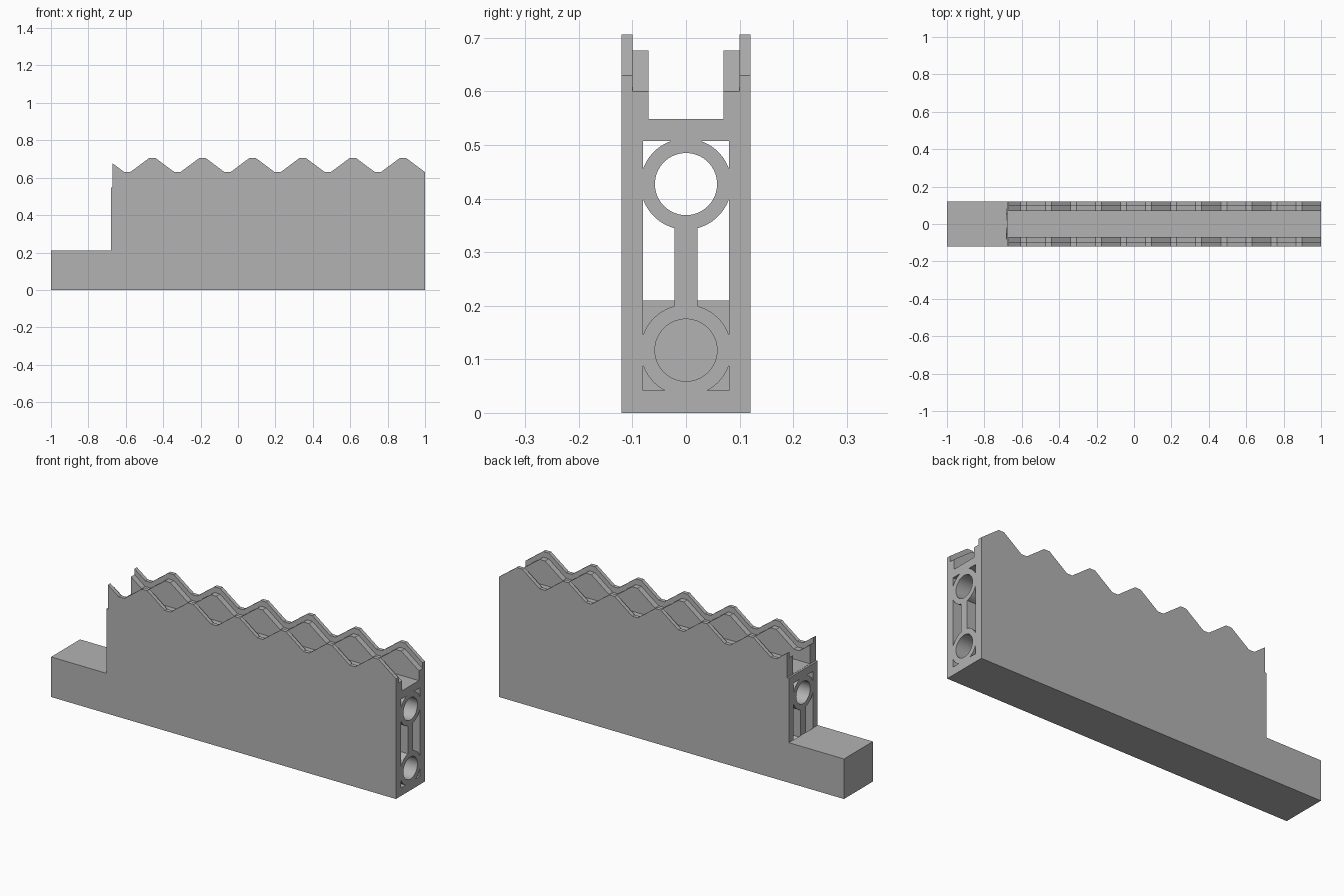
import bpy, bmesh, math
from mathutils import Vector

if "Cube" in bpy.data.objects:
    bpy.data.objects.remove(bpy.data.objects["Cube"], do_unlink=True)

grey = bpy.data.materials.new("plain grey")
grey.use_nodes = True
GREY = (0.45, 0.45, 0.45, 1)
grey.diffuse_color = GREY
grey.node_tree.nodes["Principled BSDF"].inputs["Base Color"].default_value = GREY

HALF = 0.12                      # half thickness
STEP_X, STEP_Z = -0.68, 0.21     # foot block end and height
FLOOR = 0.548                    # trough floor
PITCH, PEAK, VALLEY = 0.268, 0.706, 0.63
UPPER, LOWER = 0.427, 0.117      # bore heights
RING, BORE = 0.085, 0.058        # ring radius, bore radius
CELL, WEB = 0.08, 0.021          # half widths of hollow and web


def prism(name, outlines, place, start, end):
    """Extrude closed 2D outlines; place(u, v, w) gives the 3D point."""
    bm = bmesh.new()
    for outline in outlines:
        face = bm.faces.new([bm.verts.new(place(u, v, start)) for u, v in outline])
        out = bmesh.ops.extrude_face_region(bm, geom=[face])
        verts = [g for g in out["geom"] if isinstance(g, bmesh.types.BMVert)]
        shift = Vector(place(0, 0, end)) - Vector(place(0, 0, start))
        bmesh.ops.translate(bm, verts=verts, vec=shift)
    bmesh.ops.recalc_face_normals(bm, faces=bm.faces)
    mesh = bpy.data.meshes.new(name)
    bm.to_mesh(mesh)
    bm.free()
    mesh.materials.append(grey)
    obj = bpy.data.objects.new(name, mesh)
    bpy.context.collection.objects.link(obj)
    return obj


def across(u, v, w):
    return (u, w, v)


def along(u, v, w):
    return (w, u, v)


def wave(left, right, drop=0.0):
    """Flat-topped zigzag from left to right."""
    def height(x):
        t = abs((x - 0.882 + PITCH / 2) % PITCH - PITCH / 2)
        s = (t - 0.016) / (PITCH / 2 - 0.032)
        return PEAK - drop - (PEAK - VALLEY) * min(1, max(0, s))
    breaks = [0.882 + k * PITCH / 2 + d for k in range(-14, 4) for d in (-0.016, 0.016)]
    xs = [left] + [x for x in breaks if left + 0.001 < x < right - 0.001] + [right]
    return [(x, height(x)) for x in xs]


def arc(cz, radius, a, b, count):
    return [(radius * math.cos(a + (b - a) * i / count),
             cz + radius * math.sin(a + (b - a) * i / count)) for i in range(count + 1)]


# Solid body with foot block and wavy top
side = [(1, 0), (-1, 0), (-1, STEP_Z), (STEP_X, STEP_Z), (STEP_X, FLOOR - 0.001),
        (-0.67, FLOOR - 0.001)] + wave(-0.67, 1)
body = prism("wavy_rail_body", [side], across, -HALF, HALF)

# Inner ledge and trough cutters
ledge = prism("ledge_cutter", [wave(-0.72, 1.05, 0.03) + [(1.05, 0.9), (-0.72, 0.9)]],
              across, -0.10, 0.10)
trough = prism("trough_cutter",
               [[(-0.07, FLOOR), (0.07, FLOOR), (0.07, 0.95), (-0.07, 0.95)]],
               along, -0.75, 1.1)

# Lengthwise hollows: two bores, corner pockets and the cells beside the web
near = math.acos(CELL / RING)
web = math.acos(WEB / RING)
cells = [
    [(CELL, 0.507)] + arc(UPPER, RING, math.asin((0.507 - UPPER) / RING), near, 10),
    [(CELL, 0.042)] + arc(LOWER, RING, -near, -math.asin((LOWER - 0.042) / RING), 10),
    arc(UPPER, RING, -near, -web, 10) + arc(LOWER, RING, web, near, 10),
]
cells += [[(-u, v) for u, v in cell] for cell in cells]
cells += [arc(z, BORE, 0, math.tau, 64)[:-1] for z in (UPPER, LOWER)]
hollows = prism("hollow_cutter", cells, along, STEP_X - 0.001, 1.1)

for cutter in (ledge, trough, hollows):
    cutter.hide_render = True
    mod = body.modifiers.new(cutter.name, "BOOLEAN")
    mod.operation, mod.solver, mod.object = "DIFFERENCE", "EXACT", cutter

# Apply the cuts and smooth the round walls
bpy.ops.object.select_all(action="DESELECT")
body.select_set(True)
bpy.context.view_layer.objects.active = body
for mod in list(body.modifiers):
    bpy.ops.object.modifier_apply(modifier=mod.name)
for cutter in (ledge, trough, hollows):
    bpy.data.objects.remove(cutter, do_unlink=True)
bpy.ops.object.shade_smooth_by_angle(angle=math.radians(25))
